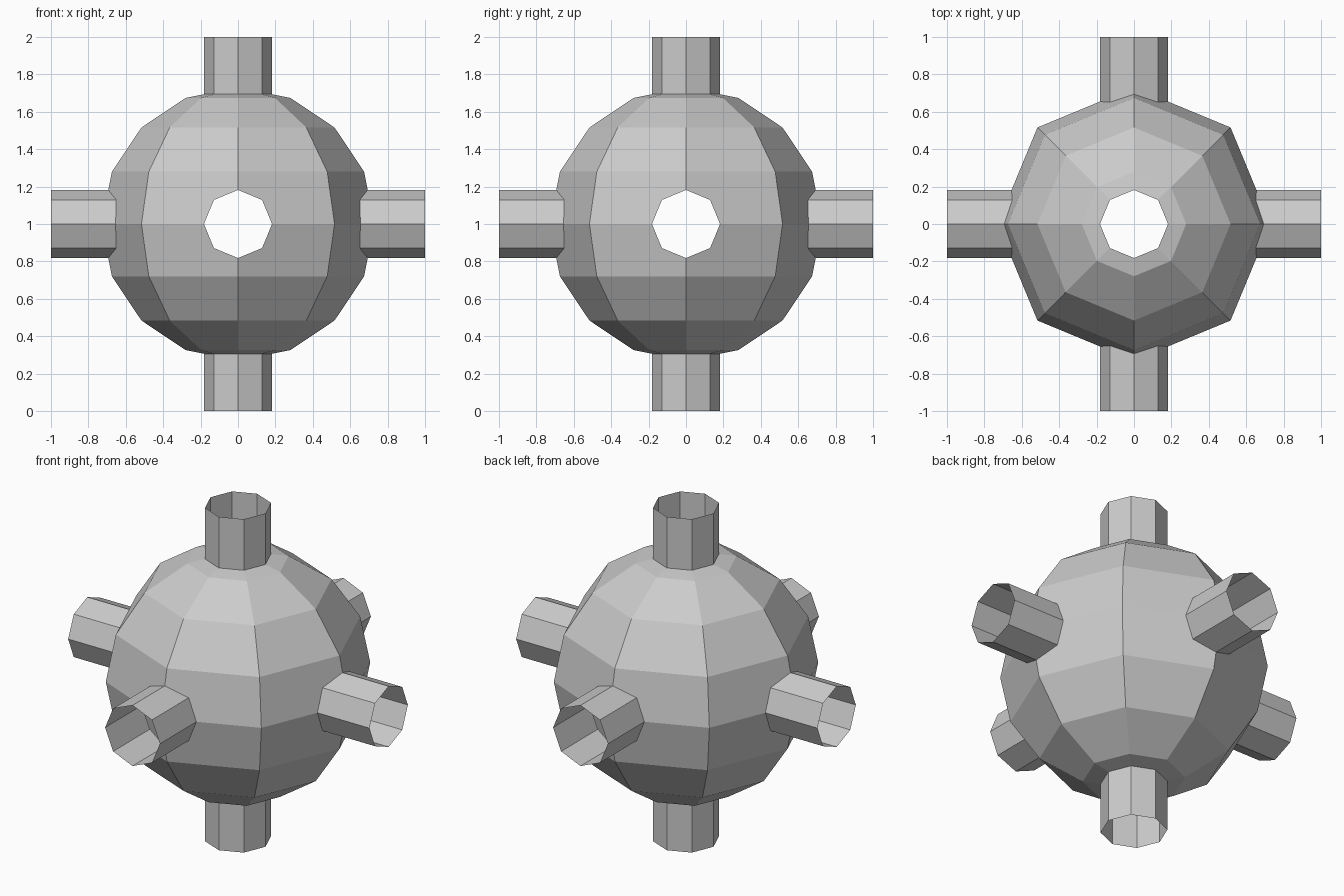
import bpy, bmesh
from math import atan2, cos, sin, pi
from mathutils import Vector

if "Cube" in bpy.data.objects:
    bpy.data.objects.remove(bpy.data.objects["Cube"])

R = 0.73        # shell radius
PIPE_R = 0.182  # pipe radius
SIDES = 8
CENTRE = Vector((0, 0, 1))
AXES = [Vector(a) for a in ((1, 0, 0), (-1, 0, 0), (0, 1, 0),
                            (0, -1, 0), (0, 0, 1), (0, 0, -1))]


def add_object(name, bm):
    mesh = bpy.data.meshes.new(name)
    bm.to_mesh(mesh)
    bm.free()
    obj = bpy.data.objects.new(name, mesh)
    obj.location = CENTRE
    bpy.context.collection.objects.link(obj)
    return obj


def open_hole(bm, axis):
    """Replace the faces round one corner by a collar with an octagonal hole."""
    u = Vector((axis.y, axis.z, axis.x))
    v = axis.cross(u)
    bm.normal_update()
    corner = max(bm.verts, key=lambda p: p.co.dot(axis))
    normals = [f.normal.copy() for f in corner.link_faces]
    tip = corner.co.copy()

    # Surrounding corners, ordered by angle about the axis
    ring = {}
    for p in {p for f in corner.link_faces for p in f.verts if p != corner}:
        angle = atan2(p.co.dot(v), p.co.dot(u))
        ring[round(angle / (2 * pi / SIDES)) % SIDES] = p
    bmesh.ops.delete(bm, geom=[corner], context='VERTS')

    # Pipe outline projected onto the faceted shell
    rim = []
    for i in range(SIDES):
        a = 2 * pi * i / SIDES
        q = (u * cos(a) + v * sin(a)) * PIPE_R
        height = min((tip - q).dot(n) / axis.dot(n) for n in normals)
        rim.append(bm.verts.new(q + axis * height))
    for i in range(SIDES):
        j = (i + 1) % SIDES
        bm.faces.new((ring[i], ring[j], rim[j], rim[i]))
    return [p.co.copy() for p in rim]


# Faceted hollow shell with six holes
shell = bmesh.new()
bmesh.ops.create_uvsphere(shell, u_segments=SIDES, v_segments=8, radius=R)
rims = [open_hole(shell, axis) for axis in AXES]
add_object("sphere_shell", shell)

# Open-ended octagonal pipes from each hole
names = ("right", "left", "back", "front", "top", "bottom")
for name, axis, rim in zip(names, AXES, rims):
    bm = bmesh.new()
    inner = [bm.verts.new(p) for p in rim]
    outer = [bm.verts.new(p + axis * (1 - p.dot(axis))) for p in rim]
    for i in range(SIDES):
        j = (i + 1) % SIDES
        bm.faces.new((inner[i], inner[j], outer[j], outer[i]))
    add_object(name + "_pipe", bm)
